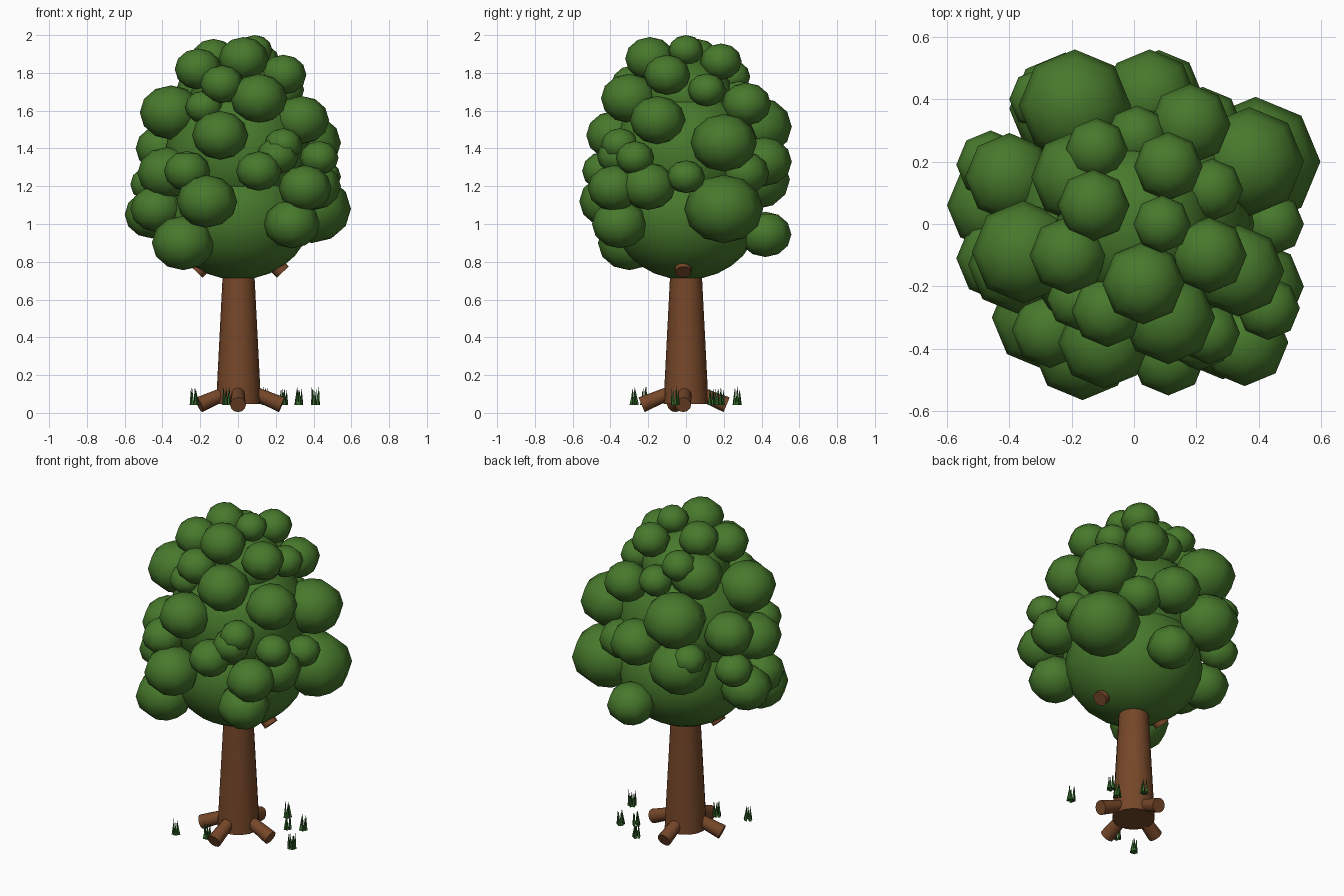
import bpy, bmesh, math, random
from mathutils import Vector, Matrix

random.seed(4)


def material(name, r, g, b):
    m = bpy.data.materials.new(name)
    m.diffuse_color = (r, g, b, 1)
    return m


BARK = material("bark brown", 0.18, 0.063, 0.022)
LEAF = material("leaf green", 0.063, 0.19, 0.025)
GRASS = material("grass green", 0.035, 0.14, 0.025)


def finish(bm, name, mat, angle):
    me = bpy.data.meshes.new(name)
    bm.to_mesh(me)
    bm.free()
    me.materials.append(mat)
    ob = bpy.data.objects.new(name, me)
    bpy.context.collection.objects.link(ob)
    bpy.ops.object.select_all(action='DESELECT')
    ob.select_set(True)
    bpy.context.view_layer.objects.active = ob
    bpy.ops.object.shade_smooth_by_angle(angle=math.radians(angle))
    return ob


def rod(bm, a, b, r1, r2, sides):
    a, b = Vector(a), Vector(b)
    d = b - a
    m = Matrix.Translation((a + b) / 2) @ d.to_track_quat('Z', 'Y').to_matrix().to_4x4()
    bmesh.ops.create_cone(bm, cap_ends=True, segments=sides, radius1=r1,
                          radius2=r2, depth=d.length, matrix=m)


def ball(bm, x, y, z, r, rz, seg, rings):
    m = Matrix.Translation((x, y, z)) @ Matrix.Diagonal((r, r, rz, 1))
    bmesh.ops.create_uvsphere(bm, u_segments=seg, v_segments=rings, radius=1, matrix=m)


# Trunk
bm = bmesh.new()
rod(bm, (0.003, 0, 0.048), (0.003, 0, 0.95), 0.119, 0.073, 16)
finish(bm, "trunk", BARK, 40)

# Roots sloping down into the ground
bm = bmesh.new()
for x, y in ((0.232, -0.015), (-0.205, -0.06), (0, -0.235), (0, 0.215)):
    tip = Vector((x, y, 0.043))
    out = Vector((x, y, 0)).normalized()
    rod(bm, tip - 0.17 * (out * 0.92 - Vector((0, 0, 0.39))), tip, 0.034, 0.042, 12)
finish(bm, "roots", BARK, 40)

# Cut branch ends poking out under the leaves
bm = bmesh.new()
for x, s in ((0.237, 1), (-0.218, -1)):
    rod(bm, (x - s * 0.12, -0.015, 0.872), (x, -0.015, 0.745), 0.043, 0.043, 12)
finish(bm, "branch_stubs", BARK, 40)

# Inner leaf mass
bm = bmesh.new()
ball(bm, 0, 0, 1.04, 0.385, 0.335, 20, 14)
ball(bm, 0, 0, 1.37, 0.385, 0.36, 16, 12)
ball(bm, 0, 0, 1.68, 0.25, 0.20, 16, 12)
finish(bm, "leaf_core", LEAF, 60)

# Leaf clusters: x, y, z, radius
TOP = [
    (-.13, .06, 1.88, .115), (.09, 0, 1.92, .092), (.03, -.19, 1.875, .132),
    (-.21, -.10, 1.82, .125), (.11, .185, 1.86, .11), (-.12, .24, 1.78, .10),
    (.24, -.10, 1.79, .122), (.25, .11, 1.71, .10), (-.085, -.28, 1.74, .115),
    (.11, -.30, 1.665, .15), (-.18, .15, 1.70, .15), (.01, .28, 1.67, .10),
    (.18, .32, 1.635, .13), (-.18, -.24, 1.62, .10),
]
MIDDLE = [
    (-.355, -.09, 1.59, .165), (.335, -.15, 1.55, .147), (-.19, .38, 1.515, .18),
    (-.095, -.38, 1.47, .148), (.37, .20, 1.43, .175), (-.40, .15, 1.40, .142),
    (.05, .41, 1.33, .15), (.24, -.35, 1.42, .10), (.21, -.36, 1.36, .11),
    (.43, -.27, 1.35, .102), (-.30, .40, 1.31, .10), (-.375, -.13, 1.27, .157),
    (-.27, -.34, 1.28, .122), (.11, -.43, 1.28, .12), (.445, 0, 1.25, .10),
]
LOWER = [
    (-.22, .37, 1.235, .18), (.22, .31, 1.27, .13), (-.46, .19, 1.21, .11),
    (.355, -.38, 1.19, .14), (.40, -.20, 1.20, .145), (-.165, -.405, 1.12, .16),
    (.39, .20, 1.08, .208), (-.43, -.11, 1.08, .14), (-.455, .06, 1.05, .145),
    (.285, -.35, 1.0, .148), (.08, .42, .945, .138), (-.29, -.30, .90, .166),
]
for name, group in (("top", TOP), ("middle", MIDDLE), ("lower", LOWER)):
    bm = bmesh.new()
    for x, y, z, r in group:
        ball(bm, x, y, z, r, r * 0.87, 8, 6)
    finish(bm, name + "_leaf_clusters", LEAF, 60)

# Grass tufts made of thin pointed blades
bm = bmesh.new()
for x, y in ((-.23, -.275), (-.06, -.22), (.15, .27), (.24, .14), (.32, .18), (.41, -.06)):
    for i in range(5):
        a = i * math.tau / 5 + random.random() * 0.6
        dx, dy = math.cos(a), math.sin(a)
        top = random.uniform(0.004, 0.022)
        rod(bm, (x + dx * .016, y + dy * .016, 0.042),
            (x + dx * top, y + dy * top, random.uniform(.12, .14)),
            0.010, 0.0005, 4)
finish(bm, "grass_tufts", GRASS, 20)
